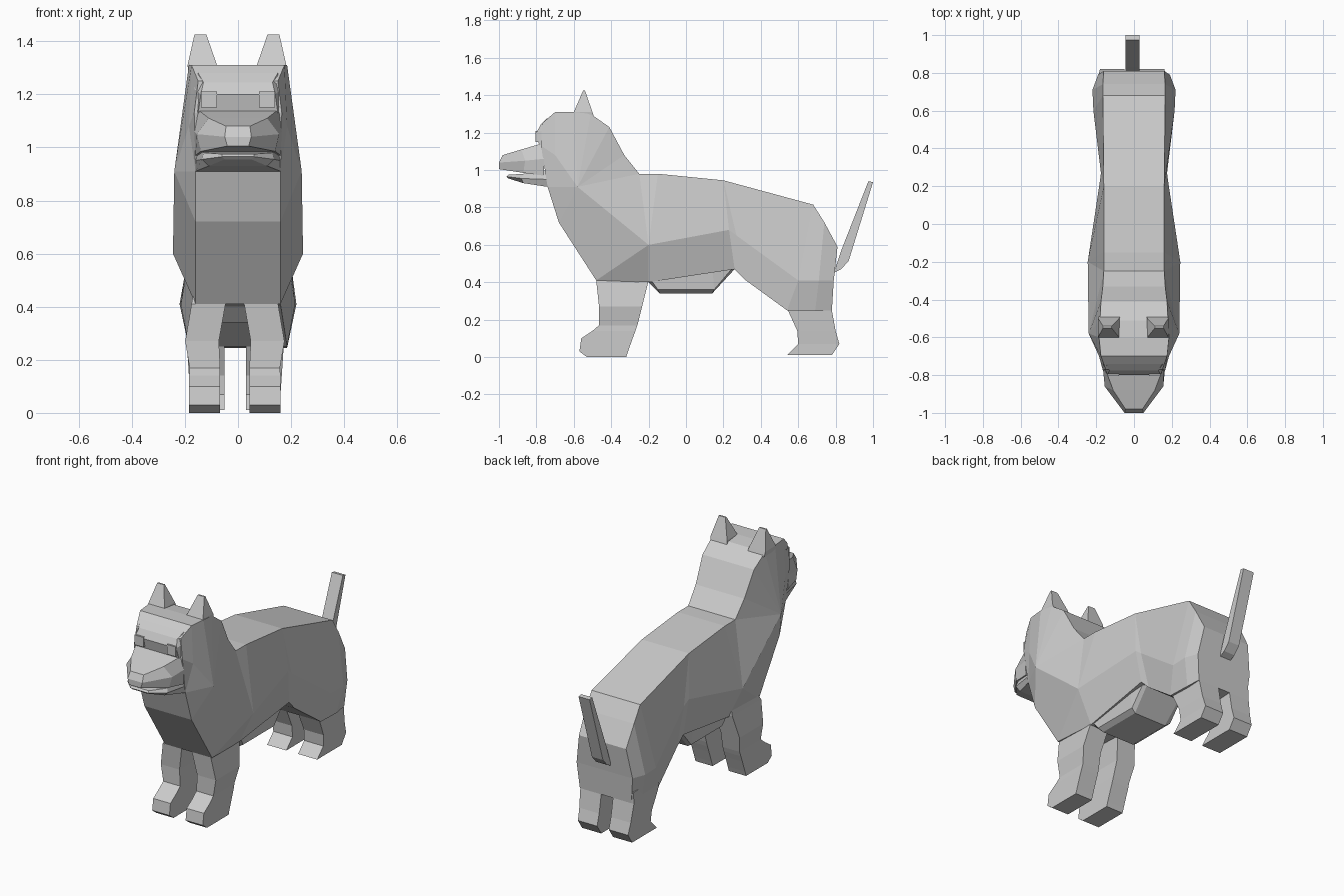
import bpy, bmesh


def finish(name, bm):
    bmesh.ops.remove_doubles(bm, verts=bm.verts, dist=0.0005)
    bmesh.ops.recalc_face_normals(bm, faces=bm.faces)
    mesh = bpy.data.meshes.new(name)
    bm.to_mesh(mesh)
    bm.free()
    ob = bpy.data.objects.new(name, mesh)
    bpy.context.collection.objects.link(ob)
    return ob


def skin(name, rings):
    """Bridge equal-sized rings of points and close both ends."""
    bm = bmesh.new()
    loops = [[bm.verts.new(p) for p in ring] for ring in rings]
    n = len(loops[0])
    for a, b in zip(loops, loops[1:]):
        for i in range(n):
            j = (i + 1) % n
            bm.faces.new((a[i], a[j], b[j], b[i]))
    for cap in (loops[0], loops[-1]):
        for i in range(n // 2 - 1):
            bm.faces.new((cap[i], cap[i + 1], cap[n - 2 - i], cap[n - 1 - i]))
    return finish(name, bm)


def hex_loft(name, sections):
    """Each section: top, middle and bottom points as (y, z, half width)."""
    rings = []
    for s in sections:
        right = [(w, y, z) for y, z, w in s]
        rings.append(right + [(-x, y, z) for x, y, z in reversed(right)])
    return skin(name, rings)


def pair(name, sections, shift=0.0):
    """Mirrored limbs from (z, y front, y back, x inner, x outer)."""
    for side, label in ((-1, "right"), (1, "left")):
        rings = [[(side * xi + shift, yf, z), (side * xo + shift, yf, z),
                  (side * xo + shift, yb, z), (side * xi + shift, yb, z)]
                 for z, yf, yb, xi, xo in sections]
        skin(f"{label}_{name}", rings)


# Torso, sharing its slanted neck seam with the head
hub = (-.58, .91, .24)
withers = (-.25, .98, .16)
chest = (-.68, .72, .16)
shoulder = (-.2, .6, .245)
loin = (.2, .945, .16)
neck_seam = (withers, hub, chest)
hex_loft("torso", [
    neck_seam,
    (withers, shoulder, (-.48, .41, .16)),
    ((-.15, .98, .16), shoulder, (-.2, .40, .15)),
    (loin, (.23, .68, .18), (.26, .47, .165)),
    (loin, (.27, .65, .175), (.32, .41, .16)),
    ((.68, .815, .165), (.6, .41, .215), (.54, .25, .185)),
    ((.74, .72, .165), (.71, .41, .22), (.69, .245, .185)),
    ((.81, .59, .16), (.79, .41, .19), (.78, .25, .175)),
])

# Neck and skull fan out around the cheek point
chin = (-.74, .91, .16)
hex_loft("head", [
    neck_seam,
    ((-.33, 1.08, .165), hub, chest),
    ((-.41, 1.23, .175), hub, chest),
    ((-.51, 1.30, .18), hub, chest),
    ((-.60, 1.31, .185), hub, chin),
    ((-.70, 1.31, .175), (-.70, 1.08, .185), chin),
    ((-.77, 1.25, .15), (-.775, 1.13, .165), chin),
])

# Brow ridge
hex_loft("brow", [
    ((-.74, 1.28, .15), (-.74, 1.22, .165), (-.74, 1.14, .16)),
    ((-.775, 1.245, .13), (-.80, 1.20, .14), (-.785, 1.13, .15)),
])

# Muzzle and lower jaw
hex_loft("muzzle", [
    ((-.76, 1.145, .155), (-.76, 1.06, .165), (-.76, .97, .16)),
    ((-.88, 1.11, .11), (-.86, 1.05, .155), (-.87, .985, .14)),
    ((-.98, 1.08, .045), (-1.0, 1.04, .05), (-1.0, 1.005, .04)),
])
hex_loft("lower_jaw", [
    ((-.74, 1.0, .15), (-.74, .95, .16), (-.74, .91, .16)),
    ((-.87, .98, .13), (-.88, .955, .135), (-.87, .93, .11)),
    ((-.95, .975, .06), (-.96, .965, .06), (-.95, .955, .05)),
])

# Belly bulge
hex_loft("belly", [
    ((-.2, .50, .15), (-.2, .43, .15), (-.2, .40, .12)),
    ((-.14, .50, .15), (-.15, .36, .14), (-.14, .34, .11)),
    ((.14, .50, .15), (.15, .36, .14), (.14, .34, .11)),
    ((.26, .52, .15), (.26, .49, .14), (.26, .47, .12)),
])

# Legs, ears and eyes
pair("front_leg", [
    (.46, -.44, -.20, .035, .155), (.41, -.48, -.20, .035, .163),
    (.27, -.465, -.235, .06, .187), (.17, -.465, -.26, .055, .17),
    (.14, -.50, -.27, .055, .172), (.10, -.56, -.285, .055, .172),
    (.03, -.57, -.31, .055, .172), (0, -.53, -.32, .055, .172),
], -.012)
pair("hind_leg", [
    (.32, .53, .78, .04, .18), (.25, .545, .78, .04, .182),
    (.14, .595, .80, .04, .175), (.07, .60, .82, .04, .17),
    (.01, .54, .78, .04, .17),
], -.01)
pair("ear", [
    (1.28, -.60, -.49, .07, .183), (1.31, -.60, -.50, .075, .186),
    (1.425, -.55, -.54, .115, .16),
], -.004)
pair("eye", [(1.15, -.805, -.76, .08, .14), (1.21, -.805, -.76, .08, .14)])

# Tail: flat side profile given thickness
profile = [(.79, .45), (.83, .47), (.87, .515), (1.0, .935), (.975, .94), (.83, .57)]
skin("tail", [[(x, y, z) for y, z in profile] for x in (-.045, .03)])
